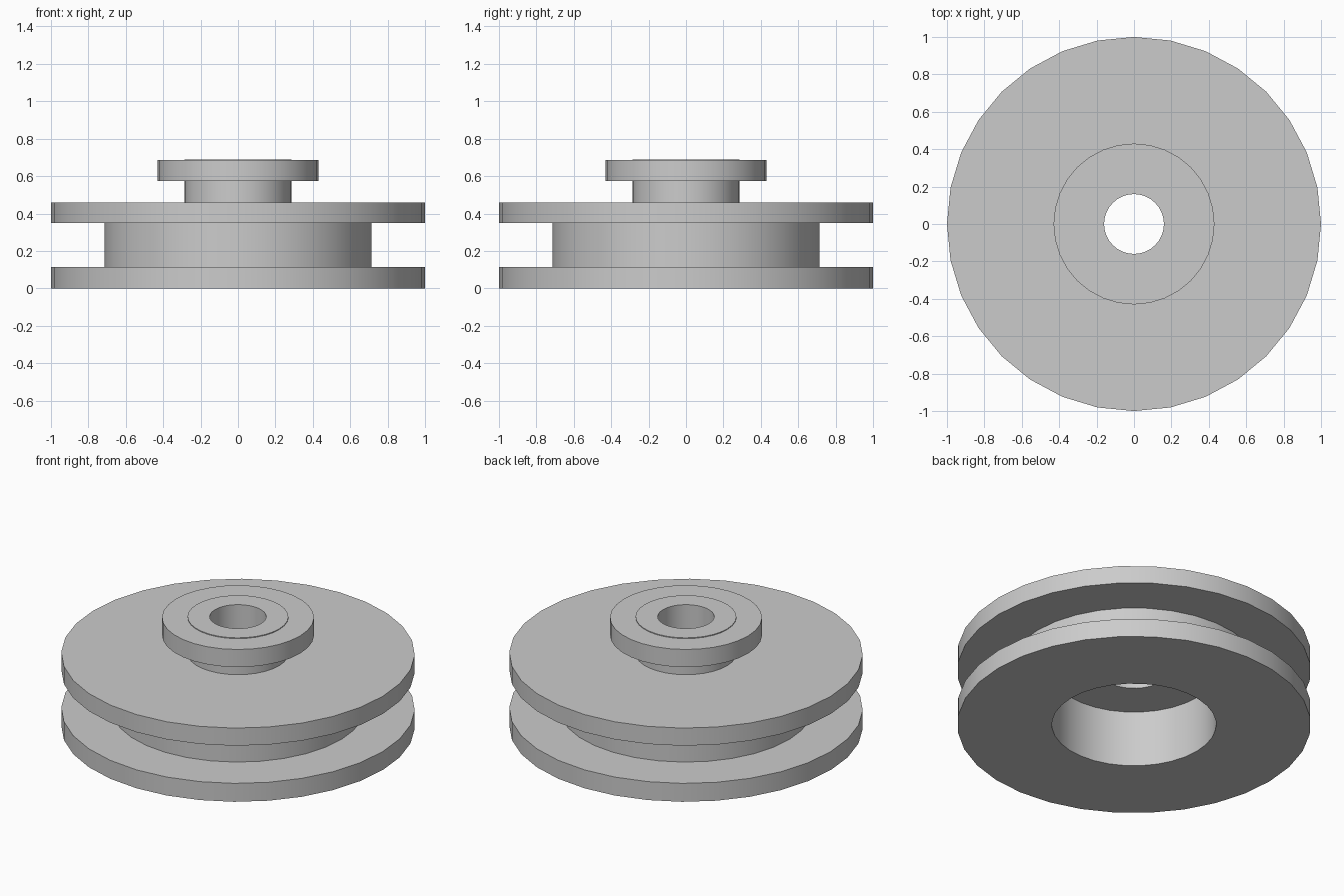
import bpy
import bmesh
from math import cos, sin, tau, radians

cube = bpy.data.objects.get("Cube")
if cube:
    bpy.data.objects.remove(cube, do_unlink=True)

SIDES = 32

grey = bpy.data.materials.new("plain_grey")
grey.use_nodes = True
colour = (0.6, 0.6, 0.6, 1)
grey.diffuse_color = colour
grey.node_tree.nodes["Principled BSDF"].inputs["Base Color"].default_value = colour


def lathe(name, profile):
    """Turn a closed (radius, height) outline around the z axis."""
    bm = bmesh.new()
    rings = [[bm.verts.new((r * cos(tau * i / SIDES), r * sin(tau * i / SIDES), z))
              for i in range(SIDES)] for r, z in profile]
    for a, b in zip(rings, rings[1:] + rings[:1]):
        for i in range(SIDES):
            j = (i + 1) % SIDES
            bm.faces.new((a[i], a[j], b[j], b[i]))
    bmesh.ops.recalc_face_normals(bm, faces=bm.faces)
    mesh = bpy.data.meshes.new(name)
    bm.to_mesh(mesh)
    bm.free()
    mesh.materials.append(grey)
    obj = bpy.data.objects.new(name, mesh)
    bpy.context.collection.objects.link(obj)
    bpy.ops.object.select_all(action="DESELECT")
    obj.select_set(True)
    bpy.context.view_layer.objects.active = obj
    bpy.ops.object.shade_smooth_by_angle(angle=radians(30))
    return obj


# Spool: two wide flanges around a core, with a wide bore below a stepped hole
lathe("spool", [(0.465, 0), (1, 0), (1, 0.115), (0.715, 0.115), (0.715, 0.35),
                (1, 0.35), (1, 0.46), (0.195, 0.46), (0.195, 0.35), (0.465, 0.35)])

# Hub: narrow neck with a collar, the neck standing slightly proud of it
lathe("hub", [(0.16, 0.46), (0.285, 0.46), (0.285, 0.575), (0.43, 0.575),
              (0.43, 0.685), (0.285, 0.685), (0.285, 0.69), (0.16, 0.69)])
